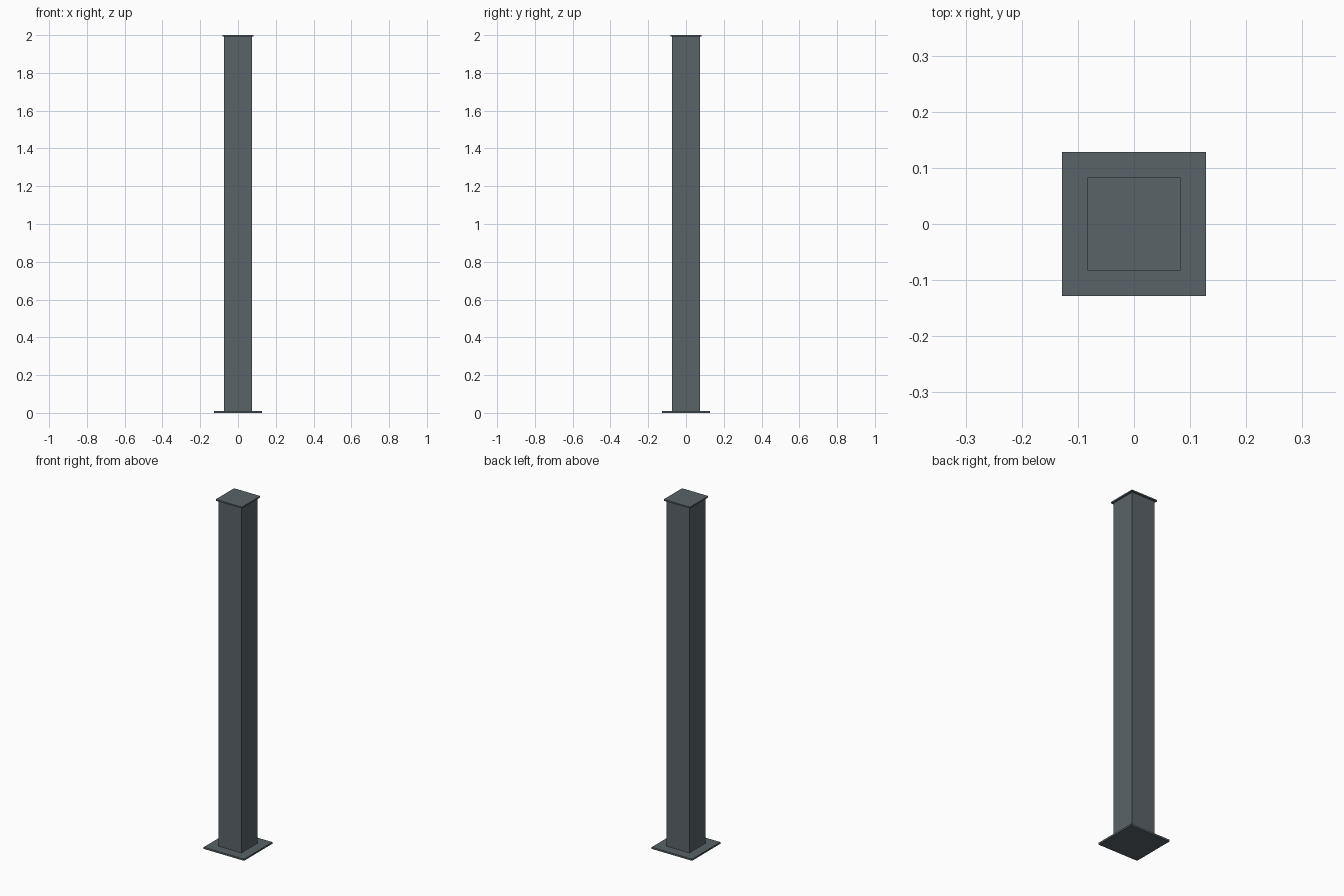
import bpy

if "Cube" in bpy.data.objects:
    bpy.data.objects.remove(bpy.data.objects["Cube"])

steel = bpy.data.materials.new("dark_grey_steel")
steel.diffuse_color = (0.10, 0.125, 0.138, 1)
steel.use_nodes = True
steel.node_tree.nodes["Principled BSDF"].inputs["Base Color"].default_value = steel.diffuse_color


def block(name, width, z0, z1):
    """Square block centred on the z axis between two heights."""
    bpy.ops.mesh.primitive_cube_add(size=1, location=(0, 0, (z0 + z1) / 2))
    ob = bpy.context.object
    ob.name = name
    ob.scale = (width, width, z1 - z0)
    bpy.ops.object.transform_apply(location=False, rotation=False, scale=True)
    ob.data.materials.append(steel)
    return ob


base_t, cap_t, height = 0.01, 0.008, 2.0

# Ground plate, square post and overhanging cap
block("base_plate", 0.256, 0, base_t)
block("post", 0.147, base_t, height - cap_t)
block("cap_plate", 0.166, height - cap_t, height)
